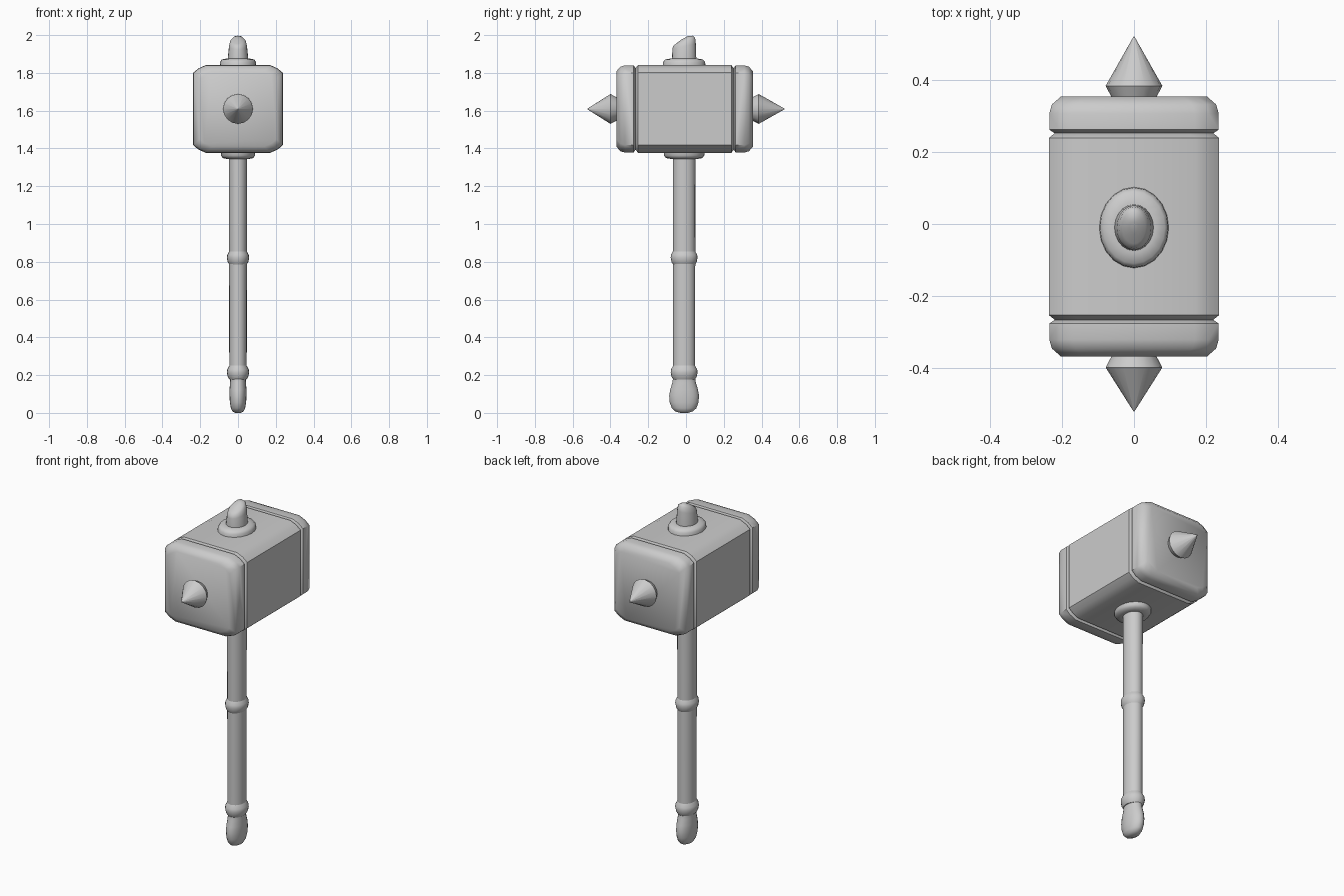
import bpy, bmesh, math
from mathutils import Vector

if "Cube" in bpy.data.objects:
    bpy.data.objects.remove(bpy.data.objects["Cube"])


def loft(name, rings, angle=50):
    """Skin a stack of equal-sized closed rings and cap both ends."""
    bm = bmesh.new()
    loops = [[bm.verts.new(p) for p in ring] for ring in rings]
    n = len(loops[0])
    for a, b in zip(loops, loops[1:]):
        for i in range(n):
            j = (i + 1) % n
            bm.faces.new((a[i], a[j], b[j], b[i]))
    bm.faces.new(loops[0][::-1])
    bm.faces.new(loops[-1])
    bmesh.ops.recalc_face_normals(bm, faces=bm.faces)
    mesh = bpy.data.meshes.new(name)
    bm.to_mesh(mesh)
    bm.free()
    obj = bpy.data.objects.new(name, mesh)
    bpy.context.collection.objects.link(obj)
    mesh.shade_smooth()
    mesh.set_sharp_from_angle(angle=math.radians(angle))
    return obj


def oval(z, rx, ry, cy=-0.01, slant=0.0, n=20):
    """Horizontal oval ring; slant raises the +y side."""
    ring = []
    for i in range(n):
        t = 2 * math.pi * i / n
        s = math.sin(t)
        ring.append(Vector((rx * math.cos(t), cy + ry * s, z + slant * s)))
    return ring


HEAD_Z = 1.609


def block(y, inset):
    """Upright rectangle with softened corners, shrunk by inset."""
    w, h = 0.237 - inset, 0.232 - inset
    cx, cz = 0.066, 0.04
    ring = []
    for sx, sz in ((1, 1), (-1, 1), (-1, -1), (1, -1)):
        a = (sx * w, y, HEAD_Z + sz * (h - cz))
        m = (sx * (w - cx * 0.42), y, HEAD_Z + sz * (h - cz * 0.42))
        b = (sx * (w - cx), y, HEAD_Z + sz * h)
        ring += [a, m, b] if sx * sz > 0 else [b, m, a]
    return ring


def disc(y, r, n=16):
    return [Vector((r * math.cos(2 * math.pi * i / n), y,
                    HEAD_Z + r * math.sin(2 * math.pi * i / n))) for i in range(n)]


# Head: middle block and two striking caps
loft("head_block", [block(y, d) for y, d in
                    ((-0.267, 0.016), (-0.254, 0), (0.24, 0), (0.253, 0.016))])
CAP = ((0.0, 0.016), (0.01, 0.001), (0.055, 0.001), (0.08, 0.008), (0.102, 0.033))
for name, side, start in (("back_cap", 1, 0.253), ("front_cap", -1, 0.267)):
    loft(name, [block(side * (start + d), inset) for d, inset in CAP])

# Spikes on both striking faces
for name, side, start, bulge in (("back_spike", 1, 0.345, 0.385),
                                 ("front_spike", -1, 0.36, 0.40)):
    loft(name, [disc(side * start, 0.058), disc(side * bulge, 0.079),
                disc(side * 0.523, 0.001)])

# Collars where the handle passes through the head
COLLAR = ((0.0, 0.097, 0.113), (0.02, 0.095, 0.111), (0.033, 0.086, 0.1), (0.038, 0.06, 0.07))
loft("top_collar", [oval(1.838 + d, rx, ry) for d, rx, ry in COLLAR])
loft("bottom_collar", [oval(1.382 - d, rx * 0.94, ry * 0.96) for d, rx, ry in COLLAR])

# Handle shaft ending in a slanted tip
loft("handle", [oval(0.19, 0.046, 0.058), oval(1.40, 0.049, 0.06),
                oval(1.86, 0.056, 0.065),
                oval(1.94, 0.048, 0.062, slant=0.015),
                oval(1.965, 0.042, 0.058, slant=0.022),
                oval(1.975, 0.032, 0.045, slant=0.022),
                oval(1.984, 0.012, 0.018, slant=0.01)])

# Grip bands
for name, z in (("upper_band", 0.822), ("lower_band", 0.215)):
    loft(name, [oval(z + d, rx, rx + 0.012) for d, rx in
                ((-0.037, 0.046), (-0.022, 0.055), (0, 0.059), (0.015, 0.057),
                 (0.035, 0.046))])

# Flattened pommel
loft("pommel", [oval(z, rx, ry) for z, rx, ry in
                ((0.0, 0.015, 0.02), (0.008, 0.03, 0.047), (0.025, 0.038, 0.065),
                 (0.055, 0.043, 0.076), (0.09, 0.045, 0.079), (0.125, 0.045, 0.073),
                 (0.16, 0.042, 0.062), (0.19, 0.041, 0.058), (0.21, 0.044, 0.058))], 60)
